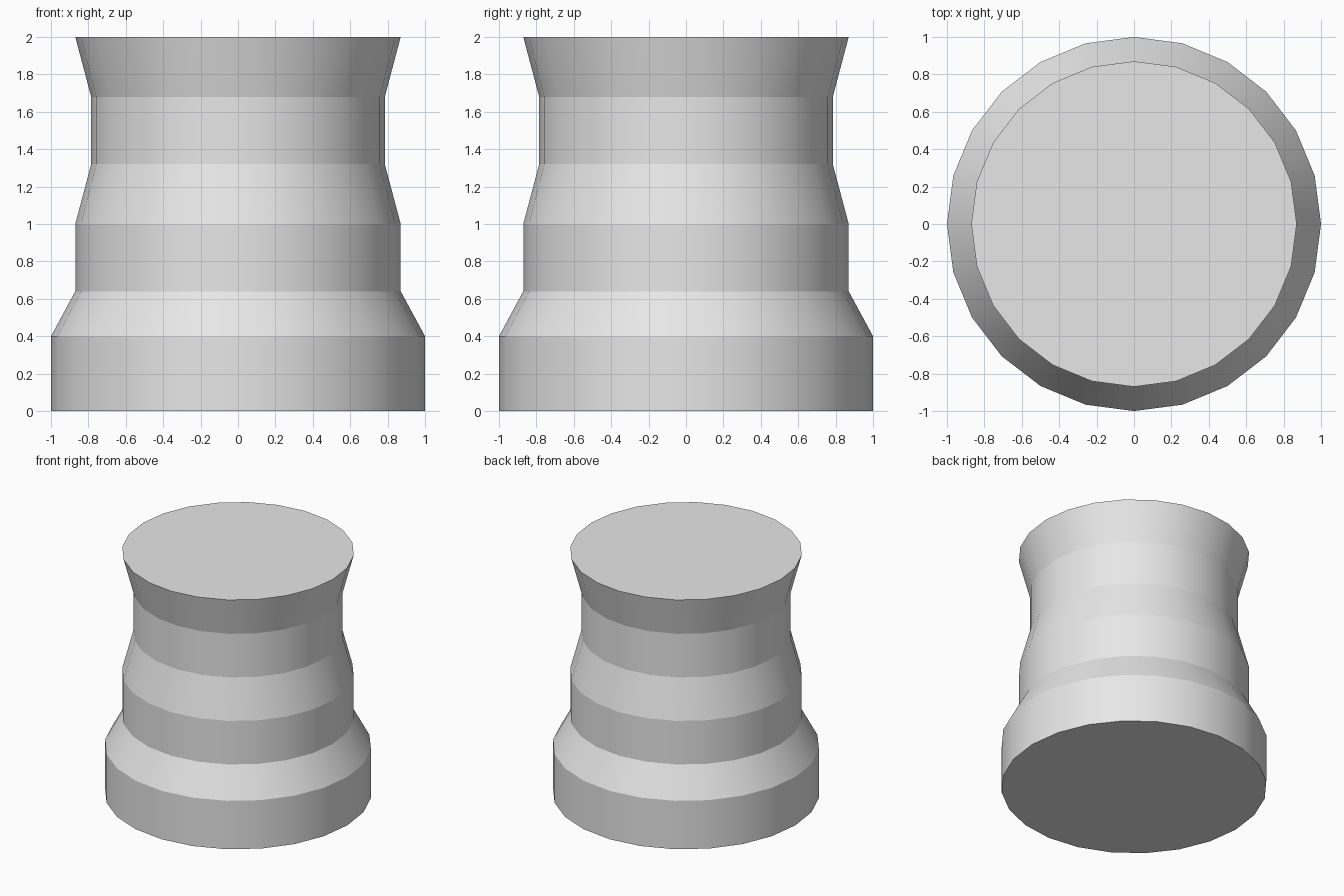
import bpy, bmesh, math

cube = bpy.data.objects.get("Cube")
if cube:
    bpy.data.objects.remove(cube, do_unlink=True)

SIDES = 24
# (radius, height) from the foot to the flared rim
PROFILE = [(1, 0), (1, 0.4), (0.87, 0.64), (0.87, 1.0),
           (0.785, 1.32), (0.785, 1.68), (0.87, 2)]

# Plain grey
grey = bpy.data.materials.new("plain_grey")
grey.use_nodes = True
colour = (0.8, 0.8, 0.8, 1)
grey.diffuse_color = colour
grey.node_tree.nodes["Principled BSDF"].inputs["Base Color"].default_value = colour

# Stepped pedestal: stacked rings, closed by flat caps
bm = bmesh.new()
rings = []
for radius, height in PROFILE:
    angles = [math.tau * i / SIDES for i in range(SIDES)]
    rings.append([bm.verts.new((radius * math.cos(a), radius * math.sin(a), height))
                  for a in angles])
for low, high in zip(rings, rings[1:]):
    for i in range(SIDES):
        j = (i + 1) % SIDES
        bm.faces.new((low[i], low[j], high[j], high[i])).smooth = True
bm.faces.new(reversed(rings[0]))
bm.faces.new(rings[-1])

# Smooth around each band, sharp between bands
for edge in bm.edges:
    a, b = edge.verts
    edge.smooth = abs(a.co.z - b.co.z) > 0.01

mesh = bpy.data.meshes.new("pedestal")
bm.to_mesh(mesh)
bm.free()
mesh.materials.append(grey)
pedestal = bpy.data.objects.new("pedestal", mesh)
bpy.context.collection.objects.link(pedestal)
